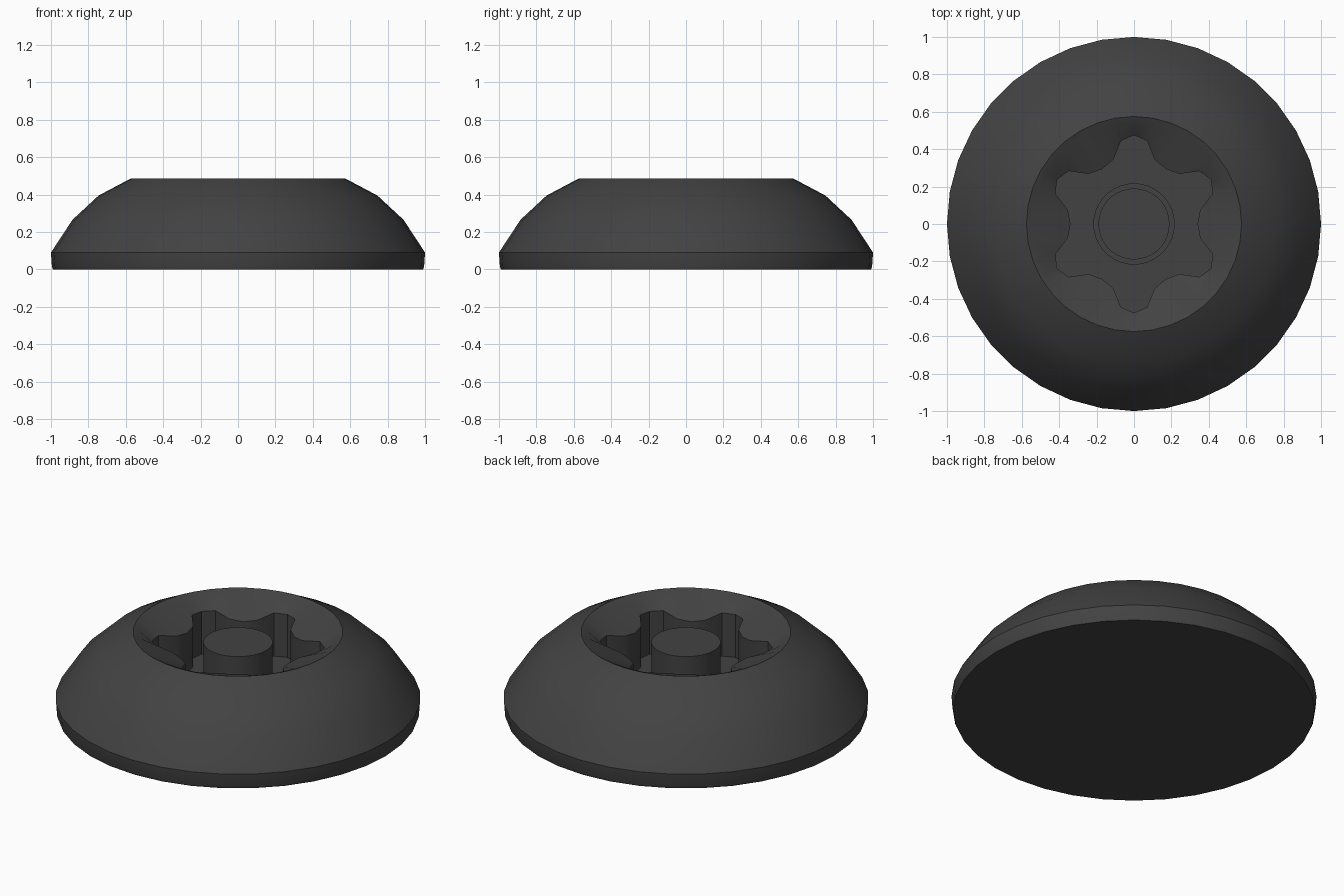
import bpy, bmesh, math

if "Cube" in bpy.data.objects:
    bpy.data.objects.remove(bpy.data.objects["Cube"])

N = 36  # sides around the head; six star points of six samples each

# one sixth of the star socket: (angle in degrees, radius, height of upper edge)
STAR = [(0, .34, .388), (12.3, .362, .395), (21, .45, .412),
        (30, .475, .408), (39, .45, .412), (47.7, .362, .395)]


def circle(r, z):
    return [(r * math.cos(math.tau * i / N), r * math.sin(math.tau * i / N), z)
            for i in range(N)]


def star(z=None):
    pts = []
    for k in range(6):
        for a, r, top in STAR:
            t = math.radians(a + 60 * k)
            pts.append((r * math.cos(t), r * math.sin(t), top if z is None else z))
    return pts


def build(name, loops, mat):
    """Skin a stack of closed loops and cap both ends."""
    bm = bmesh.new()
    rings = [[bm.verts.new(p) for p in loop] for loop in loops]
    for a, b in zip(rings, rings[1:]):
        for i in range(N):
            j = (i + 1) % N
            bm.faces.new((a[i], a[j], b[j], b[i]))
    bm.faces.new(rings[0][::-1])
    bm.faces.new(rings[-1])
    bmesh.ops.recalc_face_normals(bm, faces=bm.faces[:])
    me = bpy.data.meshes.new(name)
    bm.to_mesh(me)
    bm.free()
    ob = bpy.data.objects.new(name, me)
    bpy.context.collection.objects.link(ob)
    me.materials.append(mat)
    bpy.ops.object.select_all(action='DESELECT')
    ob.select_set(True)
    bpy.context.view_layer.objects.active = ob
    bpy.ops.object.shade_smooth_by_angle(angle=math.radians(30))
    return ob


dark = bpy.data.materials.new("dark_steel")
dark.diffuse_color = (0.055, 0.055, 0.055, 1)
dark.use_nodes = True
dark.node_tree.nodes["Principled BSDF"].inputs["Base Color"].default_value = dark.diffuse_color

# domed head, dished rim, star socket, shallow groove and centre pin in one skin
build("screw_head", [
    circle(.99, 0), circle(.995, .015), circle(1, .09), circle(.885, .265),
    circle(.745, .395), circle(.575, .485),   # dome
    circle(.545, .472), star(), star(.15),    # dished rim and socket walls
    circle(.215, .15), circle(.215, .11),     # groove around the pin
    circle(.19, .11), circle(.19, .424),      # centre pin
], dark)
